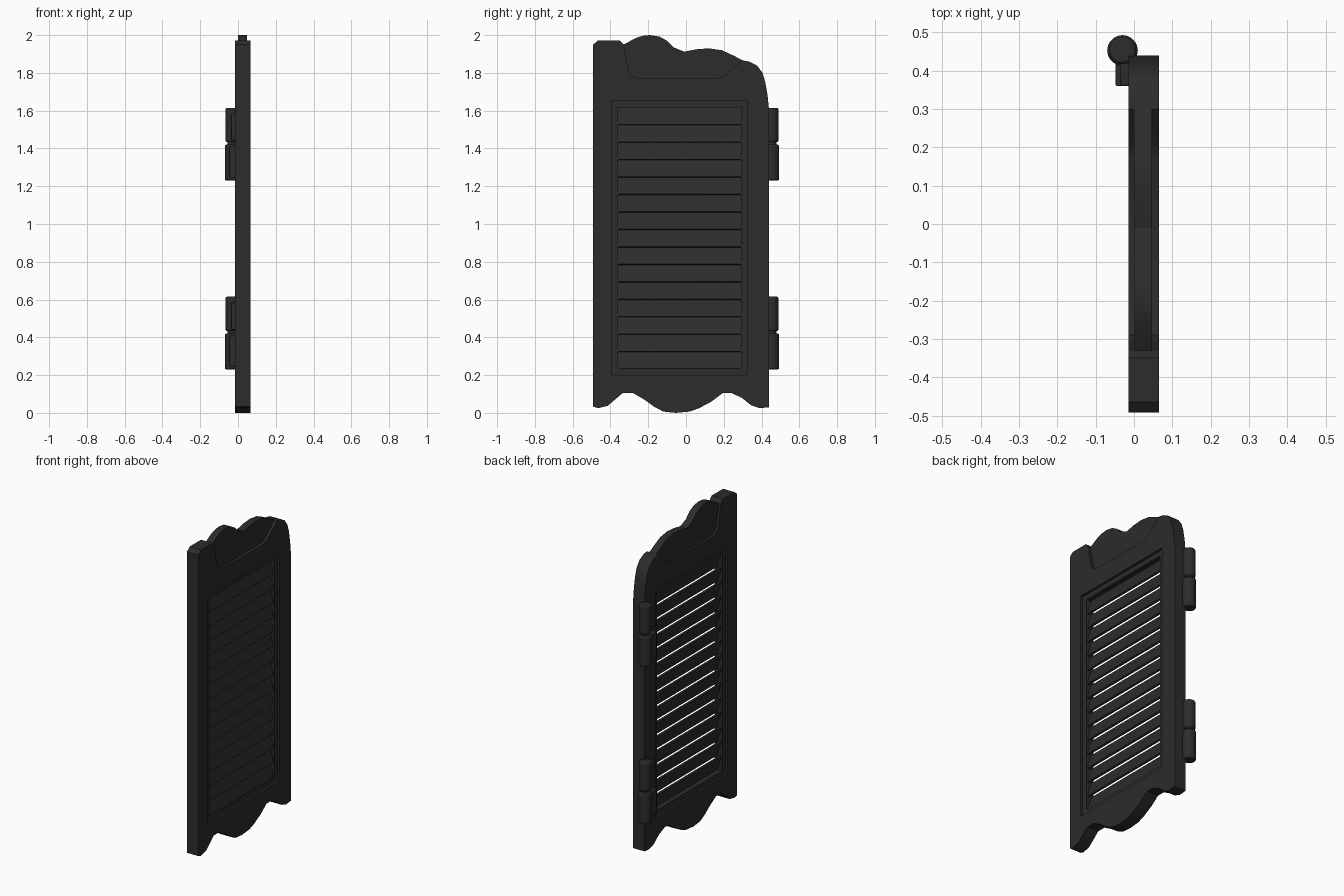
import bpy, math
from mathutils import Matrix

if "Cube" in bpy.data.objects:
    bpy.data.objects.remove(bpy.data.objects["Cube"])

dark = bpy.data.materials.new("dark_grey")
dark.diffuse_color = (0.025, 0.025, 0.025, 1)
dark.use_nodes = True
dark.node_tree.nodes["Principled BSDF"].inputs["Base Color"].default_value = dark.diffuse_color
# profile (y, z) plane, extruded along x
TO_YZ = Matrix(((0, 0, 1, 0), (1, 0, 0, 0), (0, 1, 0, 0), (0, 0, 0, 1)))


def select(ob):
    bpy.ops.object.select_all(action='DESELECT')
    ob.select_set(True)
    bpy.context.view_layer.objects.active = ob


def plate(name, loops, x0, x1):
    """Flat plate between x0 and x1; further loops are holes."""
    cu = bpy.data.curves.new(name, 'CURVE')
    cu.dimensions = '2D'
    cu.fill_mode = 'BOTH'
    cu.extrude = (x1 - x0) / 2
    for loop in loops:
        s = cu.splines.new('POLY')
        s.points.add(len(loop) - 1)
        for p, (y, z) in zip(s.points, loop):
            p.co = (y, z, 0, 1)
        s.use_cyclic_u = True
    ob = bpy.data.objects.new(name, cu)
    bpy.context.collection.objects.link(ob)
    select(ob)
    bpy.ops.object.convert(target='MESH')
    ob = bpy.context.object
    ob.name = name
    ob.data.transform(Matrix.Translation(((x0 + x1) / 2, 0, 0)) @ TO_YZ)
    ob.data.materials.clear()
    ob.data.materials.append(dark)
    select(ob)
    bpy.ops.object.shade_smooth_by_angle(angle=math.radians(30))
    return ob


def finish(ob, name, bevel):
    ob.name = name
    ob.data.materials.append(dark)
    m = ob.modifiers.new("bevel", 'BEVEL')
    m.width, m.segments, m.limit_method = bevel, 2, 'ANGLE'
    select(ob)
    bpy.ops.object.shade_smooth_by_angle(angle=math.radians(35))


def box(name, x, y, z, bevel=0.004, tilt=0.0):
    bpy.ops.mesh.primitive_cube_add(size=1)
    ob = bpy.context.object
    ob.data.transform(Matrix.Diagonal((x[1] - x[0], y[1] - y[0], z[1] - z[0], 1)))
    ob.location = [(a + b) / 2 for a, b in (x, y, z)]
    ob.rotation_euler.y = tilt
    finish(ob, name, bevel)


def cylinder(name, r, z0, z1, bevel):
    bpy.ops.mesh.primitive_cylinder_add(vertices=20, radius=r, depth=z1 - z0,
                                        location=(-0.03, 0.453, (z0 + z1) / 2))
    finish(bpy.context.object, name, bevel)


def rect(y0, y1, z0, z1):
    return [(y0, z0), (y1, z0), (y1, z1), (y0, z1)]


# Door frame with scalloped bottom and a dip for the crest panel
dip = [(-.33, 1.95), (-.315, 1.87), (-.305, 1.815), (-.29, 1.785), (-.26, 1.77),
       (.17, 1.77), (.21, 1.79), (.255, 1.83), (.30, 1.866)]
right = [(.335, 1.86), (.375, 1.84), (.405, 1.80), (.42, 1.75), (.432, 1.68), (.44, 1.60)]
bottom = [(.44, .03), (.39, .025), (.345, .04), (.295, .08), (.24, .105), (.195, .105),
          (.135, .06), (.07, .025), (.02, .007), (-.055, 0), (-.12, .007), (-.165, .03),
          (-.22, .07), (-.28, .105), (-.335, .105), (-.415, .037), (-.465, .025), (-.492, .033)]
left = [(-.492, 1.95), (-.465, 1.972), (-.35, 1.972)]
outer = rect(-.395, .326, .20, 1.65)
plate("door_frame", [dip + right + bottom + left, outer], -.015, .065)

# Thinner wavy crest panel
wave = [(-.265, 1.985), (-.23, 1.996), (-.19, 2.0), (-.14, 1.992), (-.10, 1.97),
        (-.065, 1.935), (-.01, 1.912), (.055, 1.925), (.12, 1.93), (.19, 1.92), (.255, 1.89)]
plate("crest_panel", [dip[:1] + wave + dip[:0:-1]], 0, .047)

# Recessed inner frame around the louvres
plate("inner_frame", [outer, rect(-.36, .292, .232, 1.618)], 0, .05)

# Louvre slats, leaning out at the bottom on the +x side
pitch = (1.618 - .232) / 15
for i in range(15):
    zc = .232 + (i + .5) * pitch
    box(f"slat_{i + 1}", (.018, .032), (-.365, .297), (zc - .05, zc + .05),
        bevel=.003, tilt=math.radians(-17))

# Two hinges, each with two knuckles, two leaves and a pin
for side, base in (("lower", .23), ("upper", 1.23)):
    cylinder(f"{side}_hinge_bottom_knuckle", .04, base, base + .19, .008)
    cylinder(f"{side}_hinge_top_knuckle", .036, base + .203, base + .385, .008)
    cylinder(f"{side}_hinge_pin", .026, base + .01, base + .375, .002)
    box(f"{side}_hinge_bottom_leaf", (-.048, -.01), (.36, .45), (base + .015, base + .18))
    box(f"{side}_hinge_top_leaf", (-.036, -.01), (.36, .45), (base + .21, base + .355))
